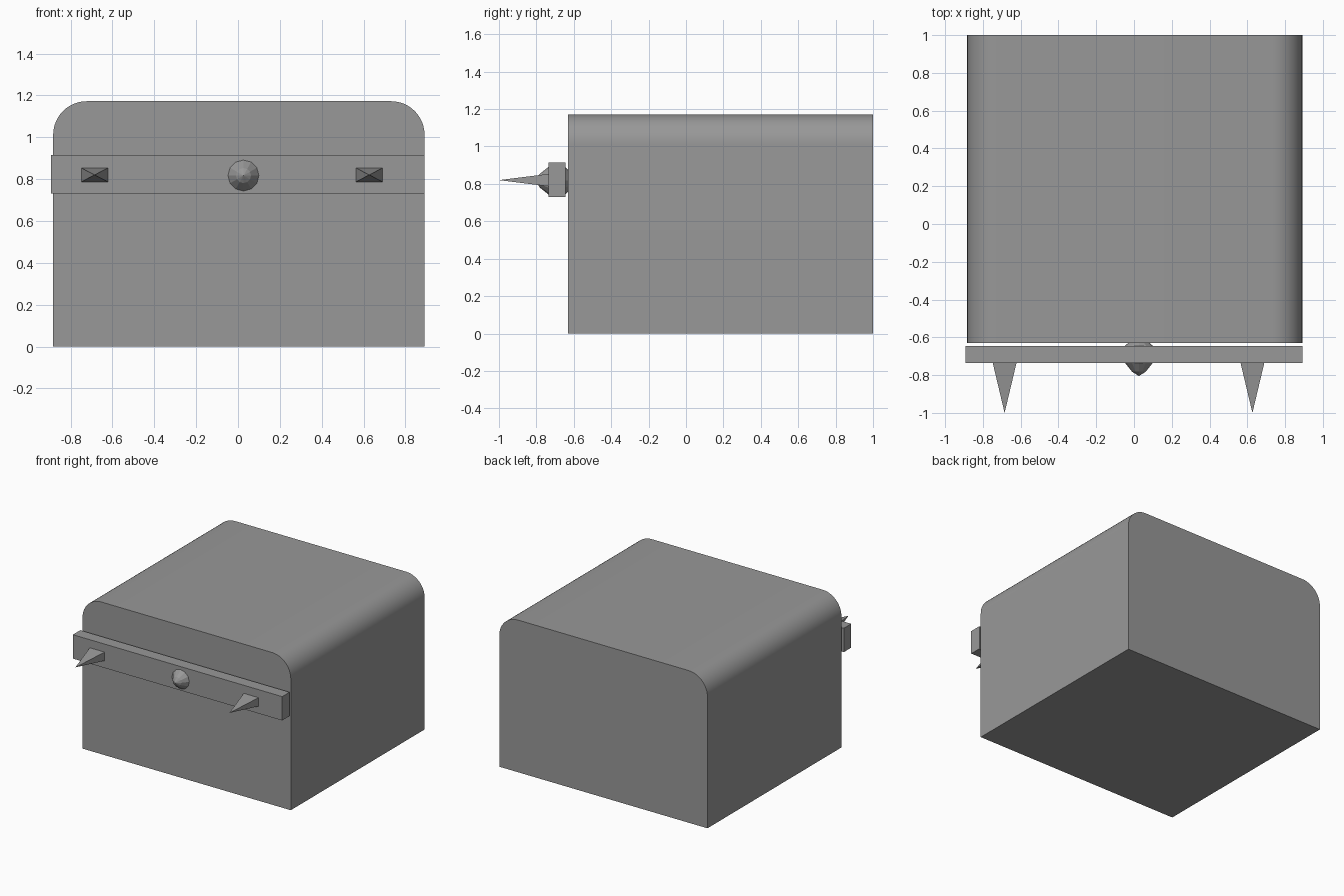
import bpy, bmesh, math

if "Cube" in bpy.data.objects:
    bpy.data.objects.remove(bpy.data.objects["Cube"])

# Shared dark grey
grey = bpy.data.materials.new("dark_grey")
grey.diffuse_color = (0.314, 0.314, 0.314, 1)
grey.use_nodes = True
grey.node_tree.nodes["Principled BSDF"].inputs["Base Color"].default_value = grey.diffuse_color


def add_object(name, bm):
    bmesh.ops.recalc_face_normals(bm, faces=bm.faces[:])
    mesh = bpy.data.meshes.new(name)
    bm.to_mesh(mesh)
    bm.free()
    mesh.materials.append(grey)
    obj = bpy.data.objects.new(name, mesh)
    bpy.context.collection.objects.link(obj)
    return obj


def box(name, x0, x1, y0, y1, z0, z1):
    bm = bmesh.new()
    bmesh.ops.create_cube(bm, size=1)
    for v in bm.verts:
        v.co = ((x0 + x1) / 2 + v.co.x * (x1 - x0),
                (y0 + y1) / 2 + v.co.y * (y1 - y0),
                (z0 + z1) / 2 + v.co.z * (z1 - z0))
    return add_object(name, bm)


# Body: arched-corner front profile extruded to the back
LEFT, RIGHT, TOP, FRONT, BACK, R = -0.883, 0.891, 1.172, -0.63, 1.0, 0.16
SEG = 12
profile = [(LEFT, 0), (RIGHT, 0)]
for cx, start in ((RIGHT - R, 0), (LEFT + R, 90)):
    for i in range(SEG + 1):
        a = math.radians(start + 90 * i / SEG)
        profile.append((cx + R * math.cos(a), TOP - R + R * math.sin(a)))
bm = bmesh.new()
face = bm.faces.new([bm.verts.new((x, FRONT, z)) for x, z in profile])
ext = bmesh.ops.extrude_face_region(bm, geom=[face], use_keep_orig=True)
for v in ext["geom"]:
    if isinstance(v, bmesh.types.BMVert):
        v.co.y = BACK
body = add_object("body", bm)
bpy.context.view_layer.objects.active = body
body.select_set(True)
bpy.ops.object.shade_smooth_by_angle(angle=math.radians(30))

# Cross bar in front of the body
box("front_bar", -0.893, 0.891, -0.735, -0.645, 0.731, 0.915)

# Faceted knob through the bar: pointed front, bevelled back
SIDES = 12
bm = bmesh.new()
rings = []
for r, y in ((0.036, -0.782), (0.074, -0.735), (0.074, -0.645), (0.055, -0.628)):
    rings.append([bm.verts.new((0.026 + r * math.cos(math.tau * i / SIDES), y,
                                0.817 + r * math.sin(math.tau * i / SIDES)))
                  for i in range(SIDES)])
tip = bm.verts.new((0.026, -0.805, 0.817))
for i in range(SIDES):
    j = (i + 1) % SIDES
    bm.faces.new((tip, rings[0][i], rings[0][j]))
    for a, b in zip(rings, rings[1:]):
        bm.faces.new((a[i], b[i], b[j], a[j]))
bm.faces.new(rings[-1])
add_object("knob", bm)

# Four-sided spikes pointing forward from the bar
for name, x in (("left_spike", -0.685), ("right_spike", 0.627)):
    bm = bmesh.new()
    base = [bm.verts.new((x + sx * 0.063, -0.735, 0.82 + sz * 0.033))
            for sx, sz in ((-1, -1), (1, -1), (1, 1), (-1, 1))]
    tip = bm.verts.new((x, -1.0, 0.82))
    bm.faces.new(base)
    for i in range(4):
        bm.faces.new((base[i], base[(i + 1) % 4], tip))
    add_object(name, bm)
